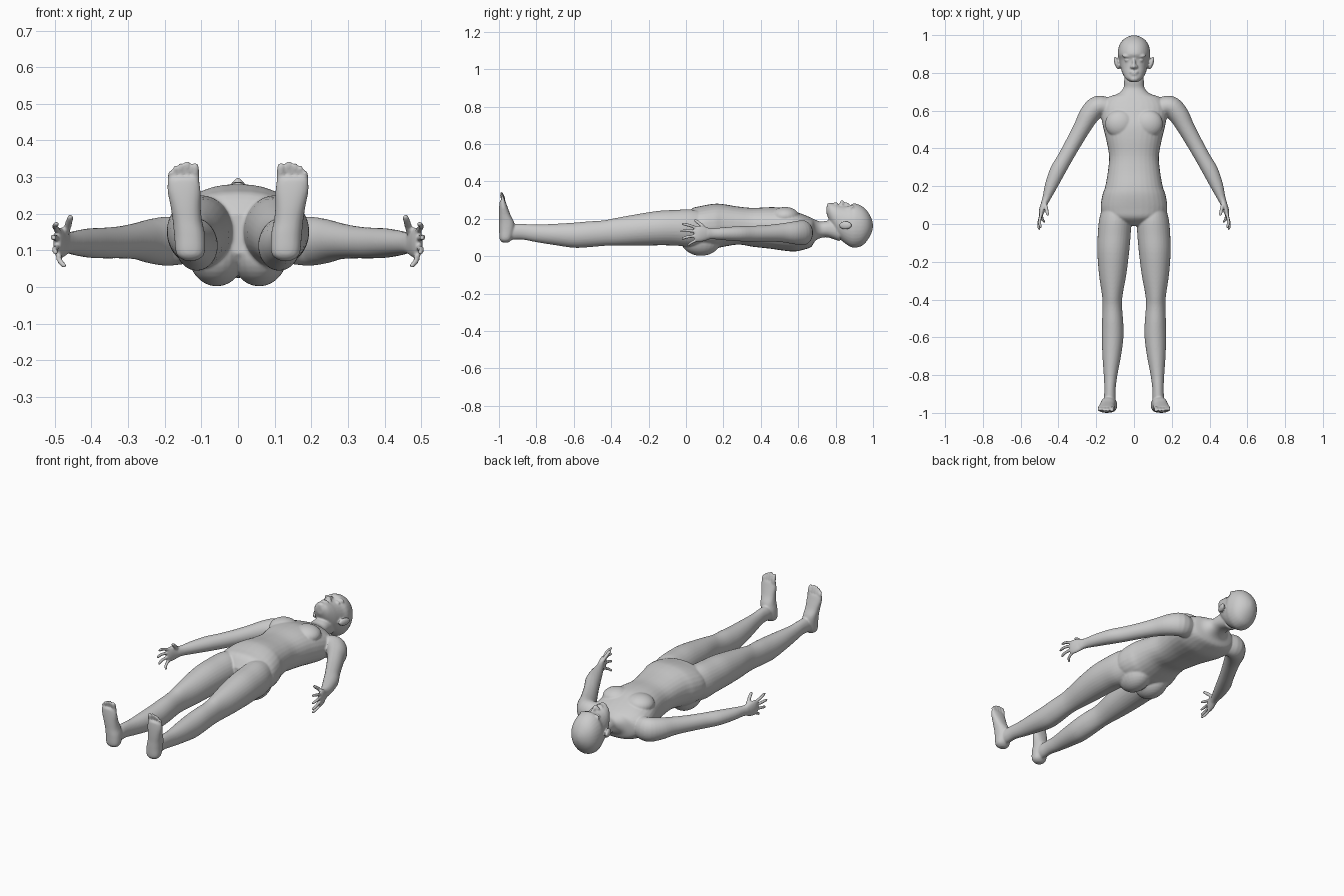
import bpy, bmesh, math
from mathutils import Vector, Matrix

Y, Z = Vector((0, 1, 0)), Vector((0, 0, 1))
bm = bmesh.new()


def spline(rows, steps=4):
    """Smooth curve through rows of numbers."""
    out = []
    n = len(rows)
    for i in range(n - 1):
        a, b, c, d = rows[max(i - 1, 0)], rows[i], rows[i + 1], rows[min(i + 2, n - 1)]
        for s in range(steps):
            t = s / steps
            out.append([0.5 * (2 * q + (r - p) * t + (2 * p - 5 * q + 4 * r - w) * t * t
                               + (3 * q - p - 3 * r + w) * t ** 3)
                        for p, q, r, w in zip(a, b, c, d)])
    out.append(list(rows[-1]))
    return out


def loft(rows, axis=None, up=Z, sides=32, power=2.0, mirror=True):
    """Tube through rows (x, y, z, side radius, up radius), repeated for x mirrored."""
    pts = spline(rows)
    for sx in ((1, -1) if mirror else (1,)):
        rings = []
        for i, (x, y, z, ra, rb) in enumerate(pts):
            tan = axis or (Vector(pts[min(i + 1, len(pts) - 1)][:3])
                           - Vector(pts[max(i - 1, 0)][:3])).normalized()
            side = tan.cross(up).normalized()
            top = side.cross(tan)
            ring = []
            for k in range(sides):
                a = 2 * math.pi * k / sides
                c, s = math.cos(a), math.sin(a)
                c = math.copysign(abs(c) ** (2 / power), c)
                s = math.copysign(abs(s) ** (2 / power), s)
                p = Vector((x, y, z)) + side * ra * c + top * rb * s
                ring.append(bm.verts.new((p.x * sx, p.y, p.z)))
            rings.append(ring)
        for r0, r1 in zip(rings, rings[1:]):
            for k in range(sides):
                j = (k + 1) % sides
                bm.faces.new((r0[k], r0[j], r1[j], r1[k]))
        bm.faces.new(rings[0])
        bm.faces.new(rings[-1])


def blob(loc, radii, turn=0.0, mirror=True):
    """Ellipsoid, turned about z, repeated for x mirrored."""
    for sx in ((1, -1) if mirror else (1,)):
        m = (Matrix.Translation((loc[0] * sx, loc[1], loc[2]))
             @ Matrix.Rotation(turn * sx, 4, 'Z') @ Matrix.Diagonal((*radii, 1)))
        bmesh.ops.create_uvsphere(bm, u_segments=24, v_segments=16, radius=1, matrix=m)


def digit(base, mid, tip, r, up=Z):
    """Finger or toe with a rounded tip."""
    b, m, t = Vector(base), Vector(mid), Vector(tip)
    e = t - (t - m).normalized() * r * 0.8
    loft([(*b, r, r), (*m, r, r), (*e, r * .85, r * .85), (*t, r * .3, r * .3)], up=up, sides=12)


def trunk(rows, power):
    """Central loft from rows (y, half width, lowest z, highest z)."""
    loft([(0, y, (lo + hi) / 2, w, (hi - lo) / 2) for y, w, lo, hi in rows],
         axis=Y, power=power, mirror=False)


# torso and neck
trunk([(-.01, .05, .09, .20), (.03, .15, .05, .253), (.08, .176, .04, .268),
       (.15, .168, .04, .28), (.20, .152, .05, .278), (.28, .138, .062, .265),
       (.36, .132, .05, .258), (.45, .148, .04, .262), (.52, .165, .03, .258),
       (.58, .175, .025, .24), (.63, .172, .035, .222), (.67, .14, .05, .205),
       (.69, .085, .08, .195), (.72, .056, .097, .185), (.76, .052, .10, .19),
       (.82, .05, .08, .19)], 2.25)
blob((.075, .53, .213), (.078, .075, .05))      # chest
blob((.058, .08, .091), (.078, .11, .089))      # seat

# head
trunk([(.752, .02, .225, .268), (.77, .045, .18, .283), (.80, .062, .12, .28),
       (.83, .071, .085, .272), (.87, .079, .055, .27), (.90, .086, .045, .282),
       (.94, .08, .055, .268), (.97, .063, .085, .24), (.99, .036, .12, .205),
       (.999, .008, .15, .175)], 2.1)
blob((0, .845, .272), (.010, .032, .018), mirror=False)    # nose bridge
blob((0, .834, .282), (.012, .012, .018), mirror=False)    # nose tip
blob((.011, .832, .277), (.010, .010, .011))               # nostrils
blob((0, .804, .277), (.024, .007, .011), mirror=False)    # upper lip
blob((0, .793, .276), (.020, .007, .012), mirror=False)    # lower lip
blob((0, .768, .268), (.024, .016, .018), mirror=False)    # chin
blob((.035, .888, .258), (.028, .009, .016), .1)           # brows
blob((.033, .868, .254), (.018, .010, .012))               # eyes
blob((.092, .852, .165), (.012, .036, .022), -.3)          # ears

# legs
loft([(.10, .08, .15, .07, .09), (.10, .02, .15, .085, .10), (.105, -.06, .152, .087, .095),
      (.11, -.15, .15, .084, .092), (.113, -.27, .14, .072, .083), (.115, -.38, .13, .054, .073),
      (.115, -.44, .123, .052, .068), (.113, -.52, .117, .056, .069),
      (.113, -.60, .112, .057, .067), (.118, -.70, .116, .049, .057),
      (.124, -.80, .122, .036, .047), (.127, -.87, .13, .03, .042),
      (.128, -.92, .13, .031, .042), (.13, -.96, .125, .03, .04)], axis=Y)

# feet and toes
loft([(.13, -.965, .072, .016, .014), (.13, -.964, .09, .038, .032), (.132, -.958, .14, .042, .041),
      (.138, -.959, .18, .040, .040), (.143, -.969, .22, .041, .031),
      (.147, -.976, .26, .045, .023), (.149, -.98, .29, .043, .016),
      (.149, -.982, .30, .036, .010)], axis=Z, up=Y, power=2.3)
for x, top, r in ((.117, .339, .012), (.138, .344, .009), (.156, .339, .0085),
                  (.171, .331, .008), (.184, .317, .008)):
    digit((x, -.98, .27), (x, -.977, .30), (x, -.988, top), r, up=Y)

# arms
loft([(.13, .615, .125, .05, .06), (.19, .623, .125, .056, .067), (.235, .58, .125, .054, .061),
      (.275, .51, .125, .046, .05), (.32, .43, .122, .042, .044), (.365, .35, .12, .040, .042),
      (.405, .28, .12, .041, .040), (.44, .20, .12, .033, .034), (.462, .14, .12, .022, .029),
      (.475, .11, .12, .018, .033)])

# hands and fingers
loft([(.468, .125, .12, .017, .030), (.48, .095, .12, .017, .040), (.489, .065, .12, .015, .043),
      (.493, .045, .12, .009, .036)])
digit((.488, .065, .148), (.499, .02, .164), (.495, -.022, .174), .0085)
digit((.490, .06, .130), (.503, .01, .136), (.502, -.032, .133), .0085)
digit((.490, .06, .110), (.500, .01, .103), (.497, -.024, .093), .0085)
digit((.487, .07, .090), (.487, .03, .073), (.472, .008, .055), .008)
digit((.472, .11, .138), (.464, .08, .168), (.456, .045, .195), .010)

# fuse every part into one smooth skin
bmesh.ops.recalc_face_normals(bm, faces=bm.faces)
mesh = bpy.data.meshes.new("body")
bm.to_mesh(mesh)
bm.free()
body = bpy.data.objects.new("body", mesh)
bpy.context.collection.objects.link(body)
fuse = body.modifiers.new("fuse", 'REMESH')
fuse.mode = 'VOXEL'
fuse.voxel_size = 0.005
fuse.use_smooth_shade = True
soft = body.modifiers.new("soften", 'SMOOTH')
soft.factor = 0.5
soft.iterations = 4
